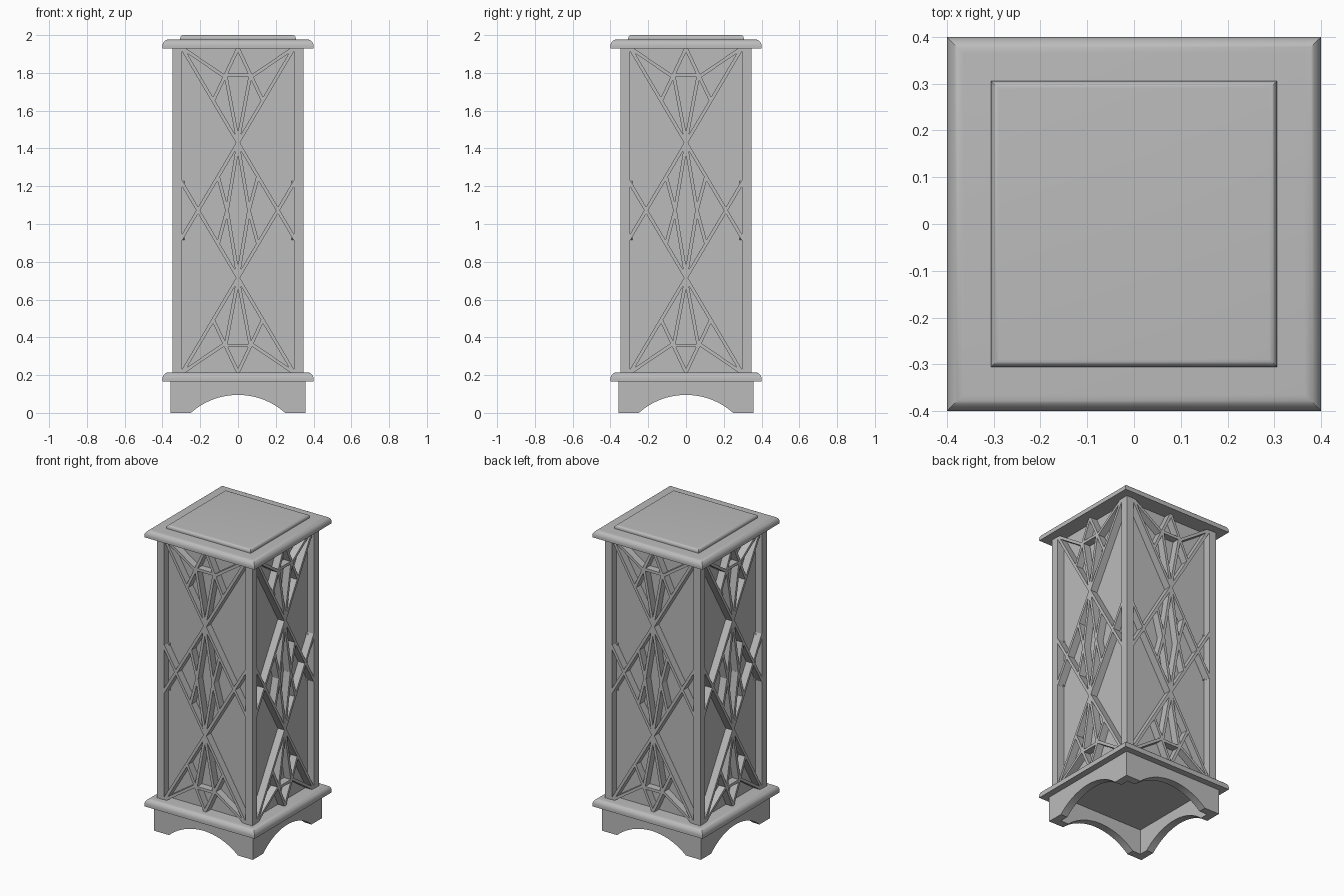
import bpy, bmesh
from math import pi, sin, cos
from mathutils import Matrix, Vector

cube = bpy.data.objects.get("Cube")
if cube:
    bpy.data.objects.remove(cube, do_unlink=True)

grey = bpy.data.materials.new("stone_grey")
grey.use_nodes = True
GREY = (0.5, 0.5, 0.5, 1)
grey.diffuse_color = GREY
grey.node_tree.nodes["Principled BSDF"].inputs["Base Color"].default_value = GREY

CORE, POST = 0.296, 0.346          # half widths of core and of post faces
LOW, HIGH = 0.215, 1.93            # shaft bottom and top
MID = (LOW + HIGH) / 2


def finish(name, bm, smooth=False):
    bmesh.ops.recalc_face_normals(bm, faces=bm.faces)
    mesh = bpy.data.meshes.new(name)
    bm.to_mesh(mesh)
    bm.free()
    mesh.materials.append(grey)
    ob = bpy.data.objects.new(name, mesh)
    bpy.context.collection.objects.link(ob)
    if smooth:
        bpy.ops.object.select_all(action='DESELECT')
        ob.select_set(True)
        bpy.context.view_layer.objects.active = ob
        bpy.ops.object.shade_smooth_by_angle(angle=pi / 6)
    return ob


def add_box(bm, lo, hi):
    lo, hi = Vector(lo), Vector(hi)
    m = Matrix.Translation((lo + hi) / 2) @ Matrix.Diagonal((*(hi - lo), 1))
    bmesh.ops.create_cube(bm, size=1, matrix=m)


def moulding(name, half, z0, z1, rx, rz):
    """Square slab whose upper edge is rounded, built from stacked rings."""
    steps = [i * pi / 16 for i in range(9)]
    profile = [(half, z0)] + [(half - rx + rx * cos(a), z1 - rz + rz * sin(a)) for a in steps]
    bm = bmesh.new()
    rings = [[bm.verts.new((sx * r, sy * r, z)) for sx, sy in ((-1, -1), (1, -1), (1, 1), (-1, 1))]
             for r, z in profile]
    for a, b in zip(rings, rings[1:]):
        for i in range(4):
            j = (i + 1) % 4
            bm.faces.new((a[i], a[j], b[j], b[i]))
    bm.faces.new(rings[0])
    bm.faces.new(rings[-1])
    finish(name, bm, True)


# Arched plinth: four mitred walls, hollow underneath
BASE, WALL, TOP = 0.358, 0.05, 0.165
SPAN, RISE = 0.25, 0.095
radius = (SPAN ** 2 + RISE ** 2) / (2 * RISE)
bm = bmesh.new()
arch = []
for i in range(25):
    x = -SPAN + 2 * SPAN * i / 24
    arch.append((x, (radius ** 2 - x ** 2) ** 0.5 - radius + RISE))
for k in range(4):
    turn = Matrix.Rotation(k * pi / 2, 4, 'Z')
    sides = []
    for y in (BASE, BASE - WALL):
        outline = [(-y, 0)] + arch + [(y, 0)]
        sides.append([(bm.verts.new(turn @ Vector((x, -y, z))),
                       bm.verts.new(turn @ Vector((x, -y, TOP)))) for x, z in outline])
    outer, inner = sides
    for i in range(len(outer) - 1):
        (a, at), (b, bt) = outer[i], outer[i + 1]
        (c, ct), (d, dt) = inner[i], inner[i + 1]
        for quad in ((a, b, bt, at), (c, d, dt, ct), (a, b, d, c)):
            bm.faces.new(quad)
bmesh.ops.remove_doubles(bm, verts=bm.verts, dist=1e-5)
finish("arched_plinth", bm, True)

# Mouldings and cap
moulding("lower_moulding", 0.4, 0.165, LOW, 0.035, 0.035)
moulding("upper_moulding", 0.4, HIGH, 1.977, 0.035, 0.035)
moulding("top_cap", 0.306, 1.977, 2.0, 0.017, 0.017)

# Shaft core and corner posts
bm = bmesh.new()
add_box(bm, (-CORE, -CORE, LOW), (CORE, CORE, HIGH))
finish("shaft_core", bm)
bm = bmesh.new()
for sx in (-1, 1):
    for sy in (-1, 1):
        x, y = sorted((sx * CORE, sx * POST)), sorted((sy * CORE, sy * POST))
        add_box(bm, (x[0], y[0], LOW), (x[1], y[1], HIGH))
finish("corner_posts", bm)

# Lattice bars, one quarter of a panel: start, end as (across, height)
BARS = [
    ((-0.3, 0.922), (0.3, 1.938)),      # long diagonal
    ((0.3, 1.935), (0.07, 1.78)),       # corner ray
    ((0, 1.93), (0.13, 1.655)),         # crown side
    ((0.065, 1.785), (0, 1.44)),        # hanging point
    ((-0.065, 1.788), (0.065, 1.788)),  # crown crossbar
    ((0, 1.42), (0.058, MID)),          # slim diamond
    ((0.105, 1.25), (0.058, MID)),      # side notch
]


def add_bar(bm, p, q, width=0.018):
    p, q = Vector((p[0], 0, p[1])), Vector((q[0], 0, q[1]))
    along = (q - p).normalized()
    across = Vector((-along.z, 0, along.x))
    out = Vector((0, 1, 0))
    m = Matrix((along * ((q - p).length + width * 0.3), out * 0.06, across * width)).transposed().to_4x4()
    centre = (p + q) / 2 - out * (POST - 0.032)
    bmesh.ops.create_cube(bm, size=1, matrix=Matrix.Translation(centre) @ m)


for k, side in enumerate(("front", "left", "back", "right")):
    bm = bmesh.new()
    for p, q in BARS:
        for sx in ((1,) if p[0] == -q[0] and p[1] == q[1] else (1, -1)):
            for flip in (False, True):
                ends = [(sx * u, 2 * MID - v if flip else v) for u, v in (p, q)]
                add_bar(bm, *ends)
    bmesh.ops.rotate(bm, verts=bm.verts, matrix=Matrix.Rotation(k * pi / 2, 3, 'Z'))
    finish(side + "_lattice", bm)
